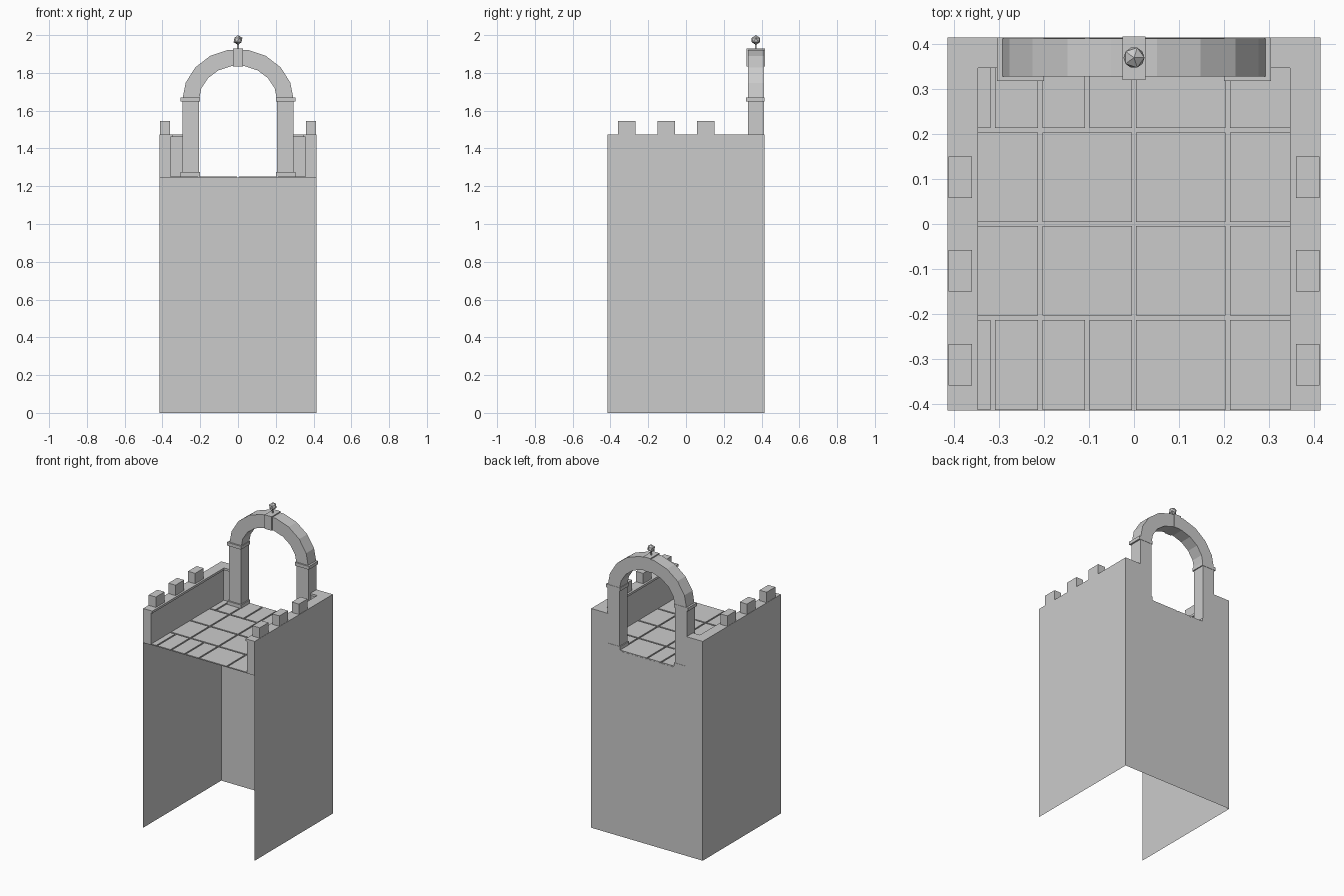
import bpy
import bmesh
import math

if "Cube" in bpy.data.objects:
    bpy.data.objects.remove(bpy.data.objects["Cube"], do_unlink=True)

stone = bpy.data.materials.new("grey_stone")
stone.use_nodes = True
GREY = (0.6, 0.6, 0.6, 1)
stone.diffuse_color = GREY
stone.node_tree.nodes["Principled BSDF"].inputs["Base Color"].default_value = GREY

HALF = 0.415      # half width of the tower
DECK = 1.245      # deck level under the paving
TOP = 1.475       # top of the parapet
INNER = 0.357     # inner face of the parapet
SPRING = 1.655    # where the arch curve begins


def finish(name, bm):
    mesh = bpy.data.meshes.new(name)
    bm.to_mesh(mesh)
    bm.free()
    mesh.materials.append(stone)
    obj = bpy.data.objects.new(name, mesh)
    bpy.context.collection.objects.link(obj)
    return obj


def add_box(bm, x, y, z):
    """Add a box from (low, high) pairs on each axis."""
    v = [bm.verts.new((a, b, c)) for c in z for b in y for a in x]
    for f in ((0, 2, 3, 1), (4, 5, 7, 6), (0, 1, 5, 4),
              (2, 6, 7, 3), (0, 4, 6, 2), (1, 3, 7, 5)):
        bm.faces.new([v[i] for i in f])


def boxes(name, items):
    bm = bmesh.new()
    for item in items:
        add_box(bm, *item)
    return finish(name, bm)


def sides(low, high):
    """The same x range on the left and on the right."""
    return (low, high), (-high, -low)


# Tower walls: three thin sheets, open at the front and below
bm = bmesh.new()
plan = [(-HALF, -HALF), (-HALF, HALF), (HALF, HALF), (HALF, -HALF)]
low = [bm.verts.new((x, y, 0)) for x, y in plan]
high = [bm.verts.new((x, y, DECK)) for x, y in plan]
for i in range(3):
    bm.faces.new((low[i + 1], low[i], high[i], high[i + 1]))
finish("tower_walls", bm)

# Deck sheet
bm = bmesh.new()
bm.faces.new([bm.verts.new((x, y, DECK)) for x, y in reversed(plan)])
finish("deck", bm)

# Paving slabs: narrow joints, extra joints in the first and last rows
joints_y = [-0.419, -0.208, 0, 0.208, 0.419]
plain = [-0.36, -0.208, 0, 0.208, 0.36]
extra = sorted(plain + [-0.314, -0.104])
gap = 0.005
slabs = []
for row in range(4):
    xs = extra if row in (0, 3) else plain
    y = (joints_y[row] + gap, joints_y[row + 1] - gap)
    for a, b in zip(xs, xs[1:]):
        slabs.append(((a + gap, b - gap), y, (DECK, DECK + 0.007)))
boxes("paving_slabs", slabs)

# Parapets with short returns at the back, and an overhanging lip
parapet, lip = [], []
for x in sides(INNER, HALF):
    parapet.append((x, (-HALF, HALF), (DECK, TOP)))
for x in sides(0.29, INNER):
    parapet.append((x, (INNER, HALF), (DECK, TOP)))
    lip.append((x, (0.347, INNER), (TOP - 0.015, TOP)))
for x in sides(0.347, INNER):
    lip.append((x, (-HALF, 0.347), (TOP - 0.015, TOP)))
boxes("parapet", parapet)
boxes("parapet_lip", lip)

# Merlons
boxes("merlons", [(x, (y - 0.046, y + 0.046), (TOP, TOP + 0.07))
                  for x in sides(0.36, 0.413) for y in (-0.313, -0.104, 0.104)])

# Arch pillars, bases and capitals
boxes("arch_pillars", [(x, (0.328, 0.413), (DECK, SPRING)) for x in sides(0.207, 0.295)])
boxes("pillar_bases", [(x, (0.318, HALF), (DECK, DECK + 0.03)) for x in sides(0.2, 0.305)])
boxes("pillar_capitals", [(x, (0.318, HALF), (1.648, 1.67)) for x in sides(0.2, 0.305)])

# Arch ring: nine straight segments
bm = bmesh.new()
sections = []
for i in range(10):
    a = math.radians(20 * i)
    sections.append([bm.verts.new((rx * math.cos(a), y, SPRING + rz * math.sin(a)))
                     for rx, rz, y in ((0.295, 0.271, 0.328), (0.295, 0.271, 0.413),
                                       (0.207, 0.183, 0.413), (0.207, 0.183, 0.328))])
for s, t in zip(sections, sections[1:]):
    for k in range(4):
        n = (k + 1) % 4
        bm.faces.new((s[k], s[n], t[n], t[k]))
bm.faces.new(sections[0])
bm.faces.new(sections[-1])
bmesh.ops.recalc_face_normals(bm, faces=bm.faces)
finish("arch_ring", bm)

# Keystone
boxes("keystone", [((-0.026, 0.026), (0.32, 0.417), (1.835, 1.929))])

# Faceted ball finial on a thin pin
bm = bmesh.new()
bmesh.ops.create_icosphere(bm, subdivisions=1, radius=0.026)
ball = finish("finial_ball", bm)
ball.location = (0, 0.37, 1.974)
boxes("finial_pin", [((-0.004, 0.004), (0.366, 0.374), (1.925, 1.955))])
